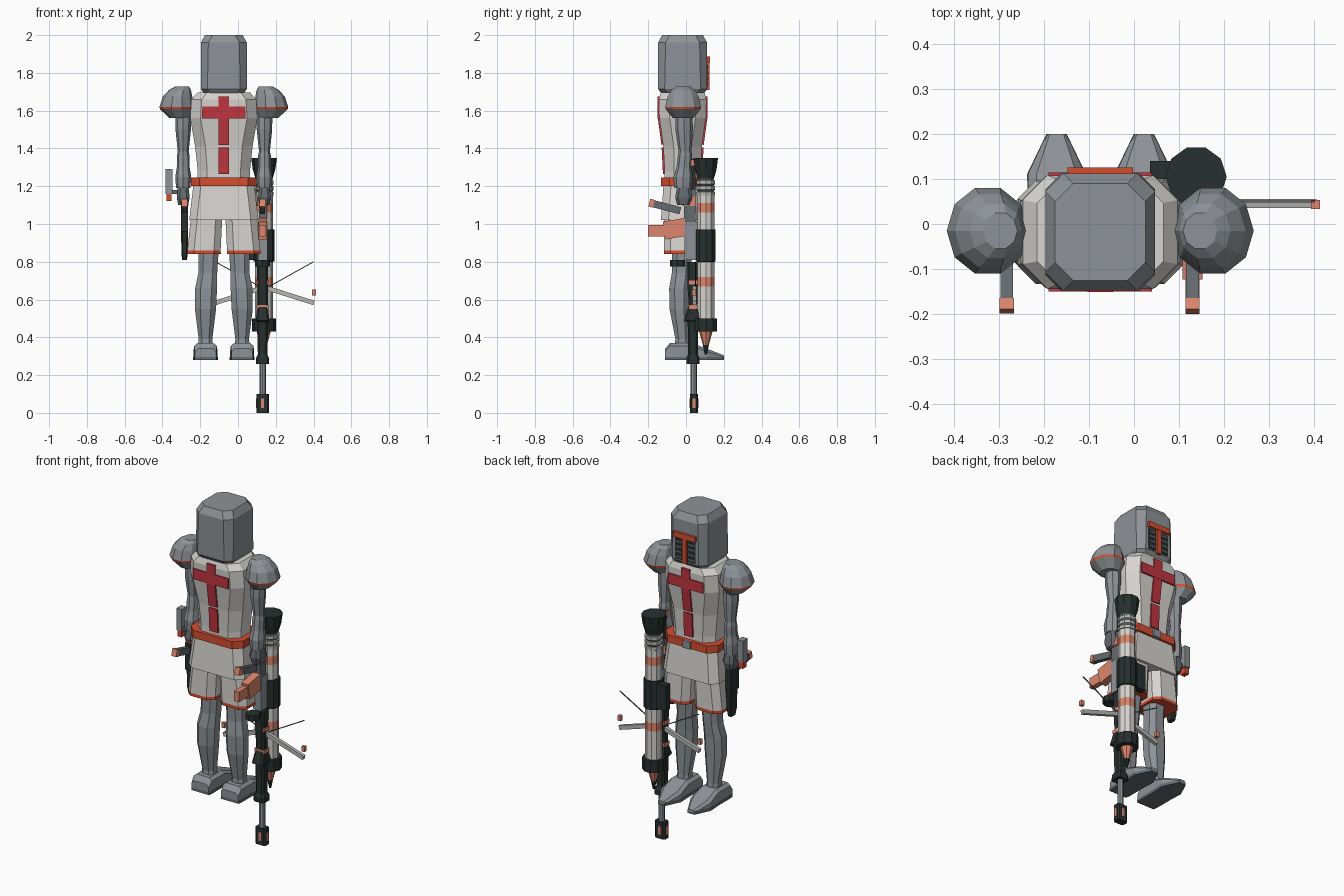
import bpy, bmesh, math
from mathutils import Vector

cube = bpy.data.objects.get("Cube")
if cube:
    bpy.data.objects.remove(cube, do_unlink=True)


def material(name, r, g, b):
    m = bpy.data.materials.new(name)
    m.use_nodes = True
    m.diffuse_color = (r, g, b, 1)
    m.node_tree.nodes["Principled BSDF"].inputs["Base Color"].default_value = (r, g, b, 1)
    return m


steel = material("steel grey", .27, .29, .31)
iron = material("dark iron", .13, .145, .16)
cloth = material("white cloth", .68, .66, .63)
red = material("cross red", .52, .035, .05)
orange = material("orange trim", .66, .075, .03)
salmon = material("salmon", .72, .24, .15)
black = material("gun black", .02, .03, .028)
pale = material("pale grey", .48, .48, .46)

X0, Y0 = -.075, -.018      # body axis
SIDES = ((1, "left"), (-1, "right"))


def loft(name, rings, mats):
    """Skin a list of point rings; mats is one material or one per band."""
    bands = mats if isinstance(mats, list) else [mats] * (len(rings) - 1)
    slots = list(dict.fromkeys(bands))
    bm = bmesh.new()
    vs = [[bm.verts.new(p) for p in ring] for ring in rings]
    n = len(vs[0])
    for k, mat in enumerate(bands):
        for i in range(n):
            j = (i + 1) % n
            f = bm.faces.new((vs[k][i], vs[k][j], vs[k + 1][j], vs[k + 1][i]))
            f.material_index = slots.index(mat)
    bm.faces.new(vs[0][::-1]).material_index = slots.index(bands[0])
    bm.faces.new(vs[-1]).material_index = slots.index(bands[-1])
    bmesh.ops.recalc_face_normals(bm, faces=bm.faces)
    mesh = bpy.data.meshes.new(name)
    bm.to_mesh(mesh)
    bm.free()
    for m in slots:
        mesh.materials.append(m)
    ob = bpy.data.objects.new(name, mesh)
    bpy.context.collection.objects.link(ob)
    return ob


def octagon(x, y, z, hx, hy, c):
    """Rectangle with chamfered corners."""
    return [Vector((x + a, y + b, z)) for a, b in (
        (hx, c - hy), (hx, hy - c), (hx - c, hy), (c - hx, hy),
        (-hx, hy - c), (-hx, c - hy), (c - hx, -hy), (hx - c, -hy))]


def circle(x, y, z, rx, ry, n=10):
    return [Vector((x + rx * math.cos(math.tau * i / n), y + ry * math.sin(math.tau * i / n), z))
            for i in range(n)]


def beam(name, p, q, w, h, mat, taper=1):
    """Box bar from p to q; w runs along x (along y for bars lying in x)."""
    p, q = Vector(p), Vector(q)
    d = (q - p).normalized()
    s = Vector((0, 1, 0)) if abs(d.x) > .7 else Vector((1, 0, 0))
    s = (s - d * s.dot(d)).normalized()
    t = d.cross(s)
    corners = ((1, 1), (-1, 1), (-1, -1), (1, -1))
    return loft(name, [[c + s * a * w * k / 2 + t * b * h * k / 2 for a, b in corners]
                       for c, k in ((p, 1), (q, taper))], mat)


def box(name, x, y, z, w, d, h, mat):
    return beam(name, (x, y, z - h / 2), (x, y, z + h / 2), w, d, mat)


# Helmet and neck
loft("helmet", [octagon(X0, Y0, *r) for r in (
    (1.69, .105, .112, .035), (1.715, .122, .13, .035),
    (1.96, .122, .13, .04), (2, .1, .108, .04))], steel)
loft("neck", [circle(X0, Y0, z, .08, .08) for z in (1.62, 1.72)], iron)

# Visor on the +y face
box("visor_brow", X0, .114, 1.87, .145, .024, .032, orange)
box("visor_nose", X0, .113, 1.782, .026, .022, .145, orange)
for s, side in SIDES:
    box(f"{side}_visor_vent", X0 + s * .042, .111, 1.785, .05, .008, .125, black)
    for i in range(4):
        box(f"{side}_vent_bar_{i}", X0 + s * .042, .114, 1.74 + i * .03, .042, .008, .01, iron)

# Tunic, belt and skirt
loft("tunic", [octagon(X0, Y0, *r) for r in (
    (1.22, .14, .095, .05), (1.28, .138, .095, .05), (1.41, .152, .102, .055),
    (1.56, .178, .123, .055), (1.66, .172, .126, .055), (1.695, .14, .115, .05))], cloth)
loft("skirt", [octagon(X0, Y0, *r) for r in (
    (1.02, .183, .115, .04), (1.22, .16, .1, .04))], cloth)
loft("belt", [octagon(X0, Y0, z, .173, .115, .045) for z in (1.2, 1.245)], orange)
box("belt_buckle", X0, .1, 1.222, .05, .012, .045, steel)

# Cross on the chest and on the back
for s, side in ((1, "rear"), (-1, "front")):
    def at(z, depth):
        return (X0, Y0 + s * depth, z)
    beam(f"{side}_cross_top", at(1.555, .124), at(1.675, .126), .056, .014, red)
    beam(f"{side}_cross_middle", at(1.42, .105), at(1.56, .124), .056, .014, red)
    beam(f"{side}_cross_foot", at(1.265, .097), at(1.405, .104), .056, .014, red)
    box(f"{side}_cross_arms", X0, Y0 + s * .124, 1.59, .23, .016, .062, red)

for s, side in SIDES:
    # Pauldron: dome, orange rim, tapered underside
    loft(f"{side}_pauldron", [circle(X0 + s * d, -.015, z, r, r * 1.1) for z, d, r in (
        (1.56, .235, .052), (1.608, .25, .088), (1.62, .25, .091),
        (1.675, .245, .078), (1.71, .232, .058), (1.727, .222, .038))],
        [steel, orange, steel, steel, steel])
    # Arm with elbow and flared gauntlet
    loft(f"{side}_arm", [circle(X0 + s * .215, y, z, rx, ry, 8) for z, y, rx, ry in (
        (1.6, -.01, .042, .045), (1.5, -.01, .041, .046), (1.385, -.005, .029, .034),
        (1.36, -.005, .034, .038), (1.3, -.01, .034, .04), (1.25, -.015, .042, .052),
        (1.19, -.015, .038, .047))], steel)
    loft(f"{side}_hand", [octagon(X0 + s * .215, -.012, *r) for r in (
        (1.1, .026, .035, .015), (1.14, .034, .045, .015), (1.2, .028, .035, .015))], iron)
    # Shorts leg with coloured hem
    loft(f"{side}_shorts", [octagon(X0 + s * d, Y0, z, hx, .098, .035) for z, d, hx in (
        (.842, .105, .089), (.86, .105, .088), (1.08, .088, .082))], [orange, cloth])
    # Leg
    loft(f"{side}_leg", [octagon(X0 + s * d, y, z, hx, hy, hx * .5) for z, d, y, hx, hy in (
        (.34, .097, -.02, .042, .042), (.39, .097, -.02, .036, .036),
        (.55, .097, -.035, .056, .052), (.66, .094, -.035, .058, .054),
        (.74, .085, -.025, .05, .05), (.9, .08, -.02, .055, .055))], steel)
    # Boot and sole, skinned from heel to toe
    x = X0 + s * .097
    heel_to_toe = ((-.11, .056, .34), (-.085, .06, .37), (.03, .06, .37),
                   (.11, .064, .34), (.2, .022, .305))
    loft(f"{side}_boot", [[Vector(p) for p in (
        (x - w, y, .295), (x + w, y, .295), (x + w, y, h - .015),
        (x + w * .7, y, h), (x - w * .7, y, h), (x - w, y, h - .015))]
        for y, w, h in heel_to_toe], steel)
    loft(f"{side}_sole", [[Vector((x + a * w * 1.03, y, z)) for a, z in (
        (-1, .28), (1, .28), (1, .297), (-1, .297))] for y, w, h in heel_to_toe], iron)

# Launcher tube hung on the left side, muzzle cone pointing down
LX, LY = .138, .105
bands = [(.43, .063, black), (.5, .063, black), (.501, .047, cloth), (.67, .047, salmon),
         (.72, .047, cloth), (.8, .047, black), (.801, .055, black), (.97, .055, black),
         (.971, .047, cloth), (1.06, .047, salmon), (1.11, .047, cloth), (1.15, .047, iron)]
for i in range(3):
    z = 1.152 + i * .03
    bands += [(z, .051, pale), (z + .018, .051, pale), (z + .02, .043, iron)]
bands += [(1.242, .046, black), (1.29, .06, black), (1.35, .068, black)]
loft("launcher_tube", [circle(LX, LY, z, r, r) for z, r, m in bands],
     [m for z, r, m in bands[:-1]])
loft("launcher_warhead", [circle(LX, LY, z, r, r, 8) for z, r in (
    (.31, .006), (.36, .016), (.44, .038))], [black, salmon])
box("launcher_clip", .065, .12, .885, .06, .04, .15, black)

# Crossbow-gun in the left hand, pointing down
GX, GY = .13, .042
loft("gun_barrel", [circle(GX, GY, z, .017, .017, 8) for z in (.08, .3)], steel)
loft("gun_muzzle", [octagon(GX, GY, z, .033, .022, .008) for z in (0, .1)], black)
box("muzzle_slot_side", GX, GY, .05, .07, .016, .05, salmon)
box("muzzle_slot_front", GX, GY, .05, .016, .048, .05, salmon)
loft("gun_fore_end", [octagon(GX, GY - .005, z, hx, hy, .01) for z, hx, hy in (
    (.26, .035, .035), (.29, .035, .035), (.31, .025, .026), (.48, .03, .028),
    (.49, .036, .05), (.57, .028, .022), (.68, .028, .03), (.8, .03, .03))], black)
box("gun_receiver", GX, .035, .91, .05, .085, .2, steel)
box("gun_rear", GX, .02, 1.09, .04, .06, .18, iron)
box("gun_stock", GX, .03, 1.26, .032, .04, .17, black)
box("stock_band", GX, .03, 1.325, .042, .046, .03, salmon)
box("gun_side_band", GX, .015, 1.12, .055, .066, .05, salmon)
beam("gun_magazine", (GX, .0, .985), (GX, -.115, .965), .045, .095, salmon)
beam("magazine_foot", (GX, -.11, .965), (GX, -.2, .965), .032, .06, salmon)
loft("gun_sight", [circle(GX, -.045, z, .04, .04, 8) for z in (.775, .81)], black)
beam("sight_arm", (GX, -.045, .79), (GX, .04, .79), .02, .02, iron)
for z in (.56, .69):
    box(f"fore_band_{z}", GX, GY - .005, z, .062, .05, .022, salmon)

# Bow limbs, tip blocks and string
for s, side in SIDES:
    beam(f"{side}_bow_limb", (.14, .045, .665), (.14 + s * .262, .045, .582), .02, .024, pale)
    box(f"{side}_limb_tip", .14 + s * .263, .043, .637, .02, .02, .03, salmon)
    beam(f"{side}_bow_string", (.14, .05, .655), (.14 + s * .26, .05, .8), .005, .005, iron)

# Pistol in the right hand
PX = -.283
box("pistol_body", PX, -.03, 1.04, .035, .075, .16, black)
loft("pistol_barrel", [octagon(PX, -.025, z, hx, hy, .006) for z, hx, hy in (
    (.81, .013, .022), (.85, .017, .03), (.97, .018, .034))], black)
box("pistol_band", PX, -.03, 1.11, .04, .06, .03, salmon)
box("pistol_canister", -.365, -.01, 1.225, .035, .045, .13, steel)
box("canister_base", -.365, -.01, 1.14, .028, .036, .035, orange)
beam("canister_arm", (-.37, -.01, 1.17), (PX, -.02, 1.17), .02, .02, iron)

# Rear-facing grips on both weapons
for x, side in ((GX, "left"), (PX, "right")):
    beam(f"{side}_grip", (x, -.03, 1.07), (x, -.175, 1.108), .028, .038, iron)
    beam(f"{side}_grip_end", (x, -.17, 1.107), (x, -.194, 1.113), .032, .042, salmon)
